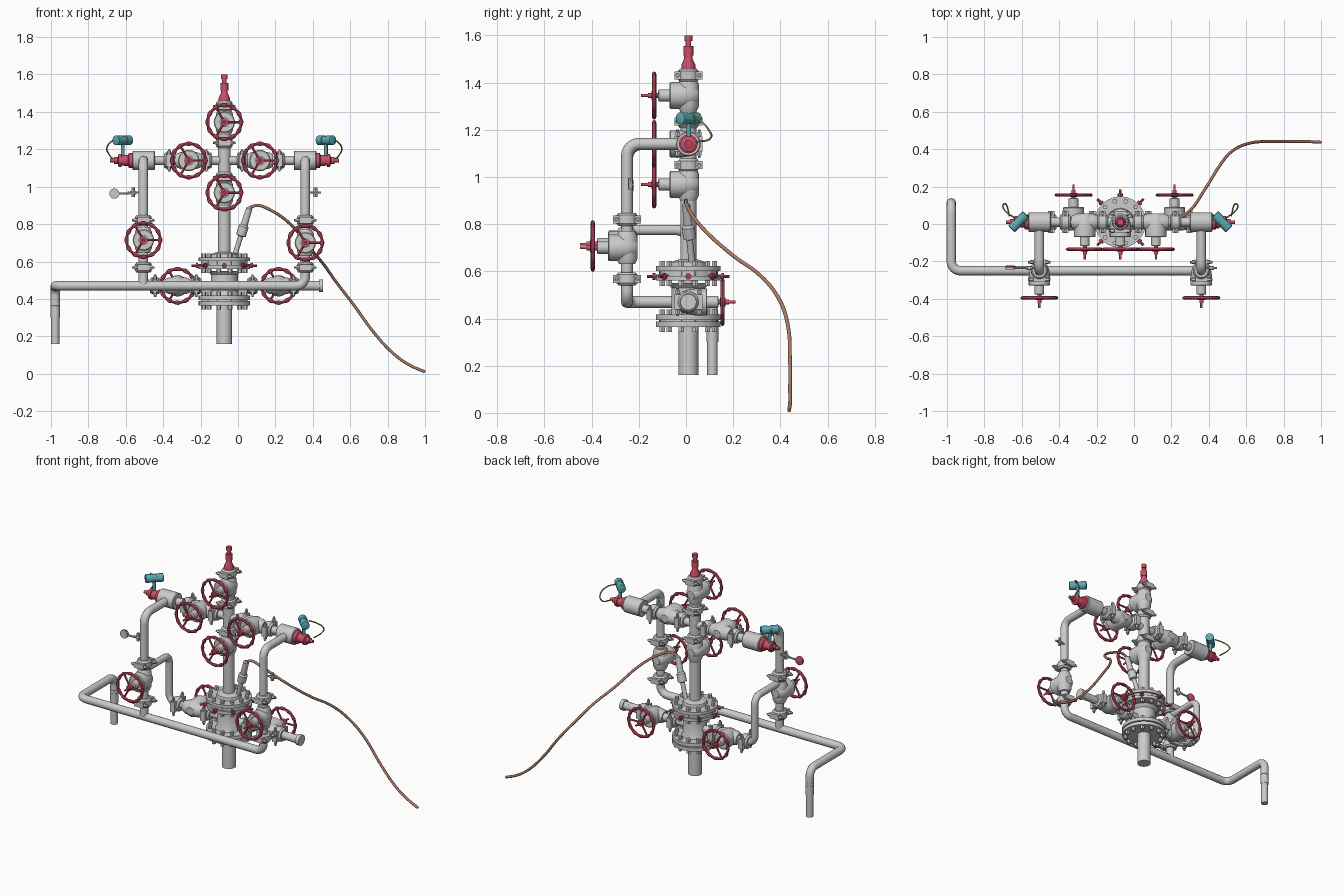
import bpy, bmesh, math
from mathutils import Vector as V, Matrix

if "Cube" in bpy.data.objects:
    bpy.data.objects.remove(bpy.data.objects["Cube"])

X, Y, Z = V((1, 0, 0)), V((0, 1, 0)), V((0, 0, 1))
CX, CY = -0.073, 0.01          # wellhead axis
WING, CASE, RY = 1.14, 0.47, -0.25   # wing height, casing outlet height, riser y


def material(name, rgb):
    m = bpy.data.materials.new(name)
    m.diffuse_color = (*rgb, 1)
    m.use_nodes = True
    m.node_tree.nodes["Principled BSDF"].inputs["Base Color"].default_value = m.diffuse_color
    return m


RED = material("red_paint", (0.62, 0.08, 0.14))
TEAL = material("teal_paint", (0.1, 0.4, 0.45))
COPPER = material("copper_cable", (0.4, 0.2, 0.13))
OLIVE = material("olive_wire", (0.3, 0.27, 0.06))


def finish(name, bm, mat=None):
    bmesh.ops.recalc_face_normals(bm, faces=bm.faces)
    for f in bm.faces:
        f.smooth = True
    for e in bm.edges:
        e.smooth = e.calc_face_angle(0) < 0.6
    me = bpy.data.meshes.new(name)
    bm.to_mesh(me)
    bm.free()
    if mat:
        me.materials.append(mat)
    ob = bpy.data.objects.new(name, me)
    bpy.context.collection.objects.link(ob)


def solid(bm, prof, origin, axis, segs=24):
    """Revolve (distance, radius) pairs about an axis, with end caps."""
    rot = V(axis).to_track_quat('Z', 'Y')
    rings = []
    for d, r in prof:
        rings.append([bm.verts.new(V(origin) + rot @ V((r * math.cos(a), r * math.sin(a), d)))
                      for a in (2 * math.pi * i / segs for i in range(segs))])
    for a, b in zip(rings, rings[1:]):
        for i in range(segs):
            j = (i + 1) % segs
            bm.faces.new((a[i], a[j], b[j], b[i]))
    bm.faces.new(rings[0])
    bm.faces.new(rings[-1])


def lathe(name, prof, origin, axis, mat=None, segs=24):
    bm = bmesh.new()
    solid(bm, prof, origin, axis, segs)
    finish(name, bm, mat)


def rods(name, items, r, mat=None, segs=6):
    """Several straight rods, each given by its start and end."""
    bm = bmesh.new()
    for a, b in items:
        solid(bm, [(0, r), ((V(b) - V(a)).length, r)], a, V(b) - V(a), segs)
    finish(name, bm, mat)


def tube(name, pts, r, mat=None, bend=0.05, smooth=False):
    """Pipe along a path: rounded right angles, or a smooth free curve."""
    pts = [V(p) for p in pts]
    cu = bpy.data.curves.new(name, 'CURVE')
    cu.dimensions, cu.bevel_depth, cu.bevel_resolution, cu.use_fill_caps = '3D', r, 4, True
    if smooth:
        sp = cu.splines.new('BEZIER')
        sp.bezier_points.add(len(pts) - 1)
        for bp, p in zip(sp.bezier_points, pts):
            bp.co, bp.handle_left_type, bp.handle_right_type = p, 'AUTO', 'AUTO'
        sp.resolution_u = 6
    else:
        out = [pts[0]]
        for p, q, s in zip(pts, pts[1:], pts[2:]):
            a, b = (p - q).normalized(), (s - q).normalized()
            for i in range(9):
                t = i / 8 * math.pi / 2
                out.append(q + bend * (a + b - b * math.cos(t) - a * math.sin(t)))
        out.append(pts[-1])
        sp = cu.splines.new('POLY')
        sp.points.add(len(out) - 1)
        for sp_p, p in zip(sp.points, out):
            sp_p.co = (*p, 1)
    tmp = bpy.data.objects.new(name + "_path", cu)
    bpy.context.collection.objects.link(tmp)
    me = bpy.data.meshes.new_from_object(tmp.evaluated_get(bpy.context.evaluated_depsgraph_get()))
    bpy.data.objects.remove(tmp)
    bm = bmesh.new()
    bm.from_mesh(me)
    bmesh.ops.remove_doubles(bm, verts=bm.verts, dist=1e-5)
    finish(name, bm, mat)


def clamp(name, c, axis):
    """Two-bolt hub clamp; lugs on both y sides, bolts across."""
    c, across = V(c), (X if axis == Z else Z)
    bm = bmesh.new()
    solid(bm, [(-.028, .036), (-.018, .044), (.018, .044), (.028, .036)], c, axis)
    for s in (-1, 1):
        p = c + Y * s * 0.046
        size = axis * 0.034 + Y * 0.026 + across * 0.064
        bmesh.ops.create_cube(bm, size=1, matrix=Matrix.Translation(p) @ Matrix.Diagonal((*size, 1)))
        solid(bm, [(-.06, .006), (-.06, .006), (.06, .006)], p, across, 8)
        for e in (-1, 1):
            solid(bm, [(.033, .011), (.05, .011)], p, across * e, 6)
    finish(name, bm)


def valve(name, c, axis, side):
    """Gate valve on a pipe, with a scalloped handwheel on the given y side."""
    c, n = V(c), Y * side
    bm = bmesh.new()
    solid(bm, [(-.07, .034), (-.045, .045), (.045, .045), (.07, .034)], c, axis)
    solid(bm, [(-.045, .025), (-.03, .043), (0, .053), (.03, .057), (.076, .057), (.08, .052),
               (.08, .026), (.125, .026), (.128, .016)], c, n)
    finish(name + "_body", bm)
    bm = bmesh.new()
    solid(bm, [(.12, .011), (.135, .011), (.135, .02), (.157, .02), (.157, .011), (.172, .011),
               (.172, .006), (.2, .006)], c, n, 12)
    hub, N, M = c + n * 0.145, 72, 8
    ring = []
    for i in range(N):
        t = 2 * math.pi * i / N
        u = X * math.cos(t) + Z * math.sin(t)
        m = 0.0095 + 0.0025 * math.cos(12 * t)
        ring.append([bm.verts.new(hub + u * (0.09 + m * math.cos(p)) + Y * 0.009 * math.sin(p))
                     for p in (2 * math.pi * j / M for j in range(M))])
    for i in range(N):
        for j in range(M):
            a, b, k = ring[i], ring[(i + 1) % N], (j + 1) % M
            bm.faces.new((a[j], b[j], b[k], a[k]))
    for k in range(3):
        t = 2 * math.pi * k / 3
        solid(bm, [(0, .006), (.09, .006)], hub, (math.cos(t), 0, math.sin(t)), 8)
    finish(name + "_handwheel", bm, RED)


def flange_pair(name, z0, z1, gap, r=0.137):
    """Two discs with a ring of studs."""
    o = (CX, CY, 0)
    t = (z1 - z0 - gap) / 2
    lathe(name, [(z0, r), (z0 + t, r), (z0 + t, r - .012), (z1 - t, r - .012), (z1 - t, r), (z1, r)],
          o, Z, segs=48)
    ends = []
    for k in range(12):
        a = math.pi * (k + .5) / 6
        p = V((CX + .115 * math.cos(a), CY + .115 * math.sin(a), 0))
        ends.append((p + Z * (z0 - .022), p + Z * (z1 + .022)))
    rods(name + "_studs", ends, 0.013)


# wellhead column
lathe("casing_pipe", [(.16, .042), (.37, .042)], (CX, CY, 0), Z, segs=32)
flange_pair("lower_flange", .365, .417, .007)
lathe("casing_spool", [(.41, .085), (.43, .072), (.53, .072), (.55, .09)], (CX, CY, 0), Z, segs=32)
flange_pair("upper_flange", .56, .622, .022)
lathe("hanger_adapter", [(.62, .075), (.64, .07), (.65, .04)], (CX, CY, 0), Z, segs=32)
screws = bmesh.new()
for k in range(8):
    a = math.pi * k / 4
    solid(screws, [(.11, .009), (.14, .009), (.14, .014), (.152, .014), (.152, .007), (.175, .007)],
          (CX, CY, .578), (math.cos(a), math.sin(a), 0), 8)
finish("lockdown_screws", screws, RED)
lathe("tree_stem", [(.64, .034), (1.46, .034)], (CX, CY, 0), Z, segs=32)
for i, z in enumerate((1.05, 1.235, 1.43)):
    clamp(f"stem_clamp_{i}", (CX, CY, z), Z)
valve("master_valve", (CX, CY, .968), Z, -1)
valve("swab_valve", (CX, CY, 1.345), Z, -1)
lathe("tree_cap", [(1.455, .03), (1.475, .03), (1.5, .018), (1.515, .018), (1.515, .021), (1.555, .021),
                   (1.555, .012), (1.575, .012), (1.575, .017), (1.6, .017)], (CX, CY, 0), Z, RED, 12)

# both wings: valve, choke, transmitter, riser, casing outlet
lathe("wing_pipe", [(-.4, .025), (.4, .025)], (CX, CY, WING), X)
for s, tag in ((-1, "left"), (1, "right")):
    out = X * s
    rx = CX + s * .433
    base = V((CX, CY, WING))
    valve(tag + "_wing_valve", base + out * .19, X, -1)
    for i, d in enumerate((.095, .295)):
        clamp(f"{tag}_wing_clamp_{i}", base + out * d, X)
    lathe(tag + "_choke_body", [(.372, .048), (.376, .052), (.488, .052), (.492, .048)], base, out, segs=32)
    lathe(tag + "_choke_stem", [(.49, .04), (.51, .04), (.515, .03), (.55, .027), (.55, .034), (.565, .034),
                                (.57, .018), (.59, .018), (.59, .01), (.612, .01)], base, out, RED, 16)
    # transmitter on a post, with its wire
    t = V((CX + s * .543, .012, 1.248))
    ax = V((-s, 1, 0)).normalized()
    lathe(tag + "_transmitter", [(-.055, .02), (-.052, .026), (-.012, .026), (-.012, .023), (.012, .023),
                                 (.012, .026), (.052, .026), (.055, .02)], t, ax, TEAL)
    rods(tag + "_transmitter_post", [(t - Z * .09, t)], .01, TEAL, 12)
    tube(tag + "_transmitter_wire", [t + V((s * .02, .02, .01)), t + V((s * .065, .05, -.01)),
         t + V((s * .085, .085, -.05)), t + V((s * .07, .095, -.08)), t + V((s * .05, .03, -.1))],
         .004, OLIVE, smooth=True)
    # riser valve and clamps
    vz = .715 if s < 0 else .7
    valve(tag + "_riser_valve", (rx, RY, vz), Z, -1)
    clamp(tag + "_riser_clamp_upper", (rx, RY, .82), Z)
    clamp(tag + "_riser_clamp_lower", (rx, RY, .568), Z)
    # casing outlet valve facing the back
    c = V((CX, CY, CASE))
    valve(tag + "_casing_valve", c + out * .27 + X * .02, X, 1)
    for i, d in enumerate((.15, .37)):
        clamp(f"{tag}_casing_clamp_{i}", c + out * d, X)
    # small tap on the riser
    p = V((rx, RY + .015, .968))
    rods(tag + "_gauge_tap", [(p, p + out * .085)], .006, segs=10)
    rods(tag + "_gauge_tap_valve", [(p + out * .04, p + out * .068), (p + out * .054 - Z * .022, p + out * .054 + Z * .028)],
         .01, segs=8)

# pressure gauge on the left tap
g = V((CX - .433 - .155, RY + .015, .963))
rods("gauge_stem", [(g, g + X * .08)], .006, segs=10)
lathe("gauge_face", [(0, .026), (.008, .026)], g, -Y)
lathe("gauge_case", [(0, .027), (.009, .027), (.012, .022)], g, Y, RED)

# piping
lx, rx = CX - .433, CX + .433
tube("left_riser", [(lx, CY, WING), (lx, RY, WING), (lx, RY, CASE)], .026, bend=.06)
tube("right_riser_manifold", [(rx, CY, WING), (rx, RY, WING), (rx, RY, CASE), (-.977, RY, CASE),
                              (-.977, .112, CASE), (-.977, .112, .3)], .025, bend=.05)
lathe("drain_pipe_end", [(.16, .022), (.36, .022), (.365, .026), (.385, .026)], (-.977, .112, 0), Z)
tube("casing_crossover", [(CX, CY, CASE), (lx, CY, CASE), (lx, CY, .775), (lx, RY, .775)], .022, bend=.05)
lathe("casing_outlet_right", [(0, .025), (.47, .025), (.47, .026), (.505, .026), (.505, .034), (.528, .034)],
      (CX, CY, CASE), X)

# cable entry and power cable
foot, tip = V((-.015, .025, .64)), V((.062, 0, .89))
lathe("cable_gland", [(0, .014), (.1, .014), (.105, .027), (.155, .027), (.165, .019), (.255, .017), (.262, .01)],
      foot, tip - foot)
tube("power_cable", [(.058, 0, .885), (.1, 0, .9), (.17, .005, .877), (.28, .055, .8), (.385, .195, .67),
                     (.46, .315, .582), (.525, .39, .49), (.61, .43, .38), (.735, .441, .21),
                     (.84, .441, .1), (.92, .441, .045), (1, .437, .01)], .008, COPPER, smooth=True)
